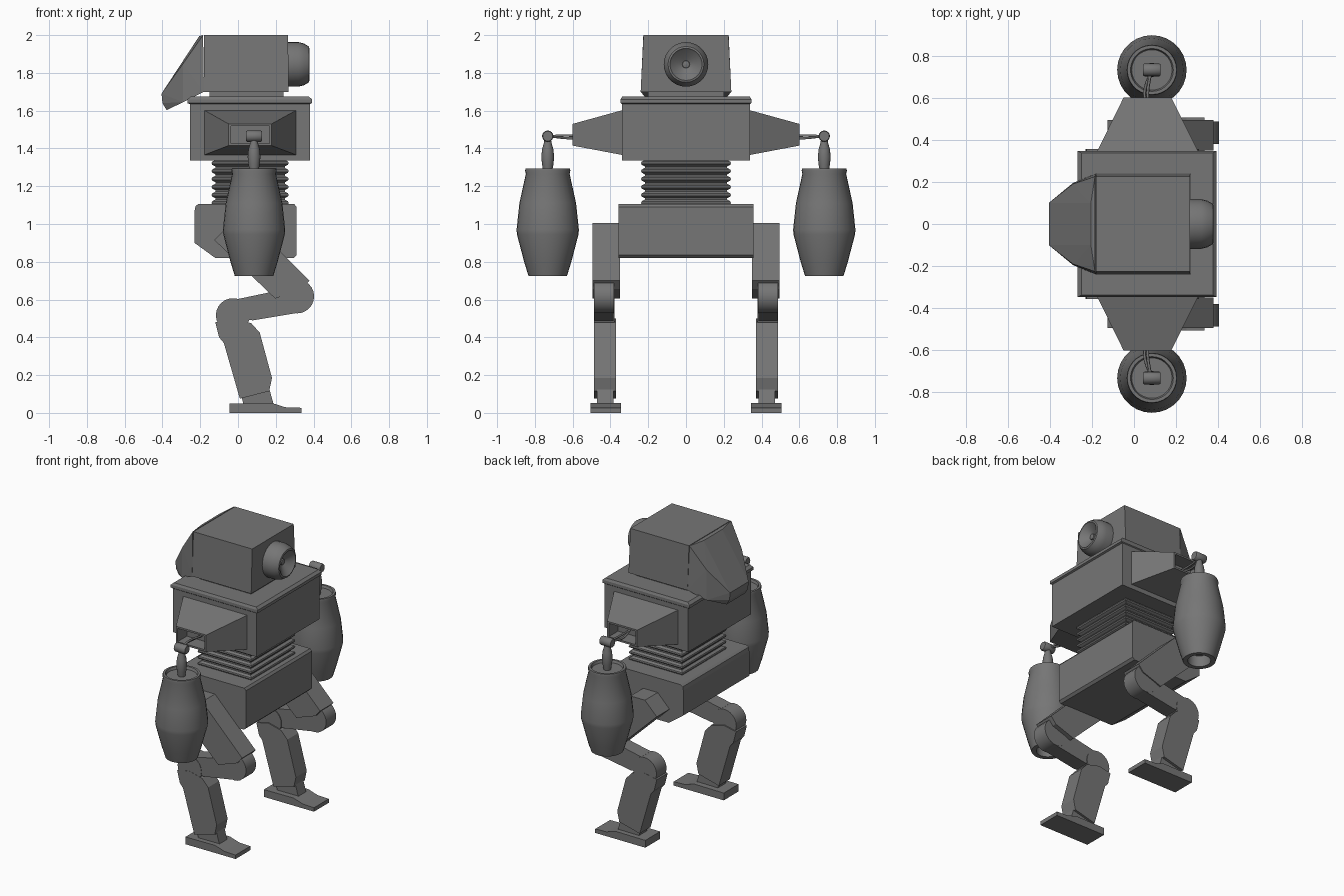
import bpy, bmesh, math
from mathutils import Vector

cube = bpy.data.objects.get("Cube")
if cube:
    bpy.data.objects.remove(cube, do_unlink=True)

GREY = (0.18, 0.18, 0.18, 1)
metal = bpy.data.materials.new("dark grey metal")
metal.use_nodes = True
metal.diffuse_color = GREY
bsdf = next(n for n in metal.node_tree.nodes if n.type == 'BSDF_PRINCIPLED')
bsdf.inputs["Base Color"].default_value = GREY


def finish(name, bm, smooth=False):
    bmesh.ops.recalc_face_normals(bm, faces=bm.faces[:])
    mesh = bpy.data.meshes.new(name)
    bm.to_mesh(mesh)
    bm.free()
    mesh.materials.append(metal)
    if smooth:
        for p in mesh.polygons:
            p.use_smooth = True
        mesh.set_sharp_from_angle(angle=math.radians(35))
    obj = bpy.data.objects.new(name, mesh)
    bpy.context.collection.objects.link(obj)
    return obj


def loft(name, rings, smooth=False):
    """Skin a stack of equal-length rings and cap both ends."""
    bm = bmesh.new()
    rows = [[bm.verts.new(p) for p in ring] for ring in rings]
    n = len(rows[0])
    for a, b in zip(rows, rows[1:]):
        for i in range(n):
            j = (i + 1) % n
            bm.faces.new((a[i], a[j], b[j], b[i]))
    bm.faces.new(rows[0])
    bm.faces.new(rows[-1])
    return finish(name, bm, smooth)


def rect_z(x0, x1, hy, z):
    return [(x0, -hy, z), (x1, -hy, z), (x1, hy, z), (x0, hy, z)]


def rect_y(x0, x1, z0, z1, y):
    return [(x0, y, z0), (x1, y, z0), (x1, y, z1), (x0, y, z1)]


def prism(name, profile, y0, y1, smooth=False):
    """Extrude an x-z outline along y."""
    return loft(name, [[(x, y, z) for x, z in profile] for y in (y0, y1)], smooth)


def disc(cx, cz, r, n=24):
    return [(cx + r * math.cos(math.tau * i / n), cz + r * math.sin(math.tau * i / n))
            for i in range(n)]


def lathe(name, profile, centre, axis, n=24):
    """Revolve (radius, height) pairs around the x or z axis."""
    rings = []
    for r, h in profile:
        ring = []
        for a, b in disc(0, 0, r, n):
            off = (h, a, b) if axis == 'x' else (a, b, h)
            ring.append(Vector(centre) + Vector(off))
        rings.append(ring)
    return loft(name, rings, True)


# Head: tapered box, sloping snout, hooded lens
loft("head", [rect_z(-0.18, 0.268, 0.24, 1.70), rect_z(-0.18, 0.265, 0.225, 2.0)])
bm = bmesh.new()
for s in (-1, 1):
    for x, y, z in ((-0.18, 0.24, 1.70), (-0.185, 0.226, 2.0), (-0.205, 0.1, 1.995),
                    (-0.29, 0.195, 1.645), (-0.29, 0.19, 1.85), (-0.405, 0.1, 1.69),
                    (-0.4, 0.1, 1.64), (-0.378, 0.1, 1.603)):
        bm.verts.new((x, s * y, z))
bmesh.ops.convex_hull(bm, input=bm.verts[:])
finish("snout", bm)
lathe("eye_lens", [(0.118, 0.26), (0.118, 0.32), (0.11, 0.35), (0.095, 0.375), (0.085, 0.378),
                   (0.078, 0.37), (0.02, 0.335), (0.018, 0.342), (0.003, 0.345)],
      (0, 0, 1.845), 'x', 28)
loft("neck", [rect_z(-0.15, 0.24, 0.2, 1.66), rect_z(-0.15, 0.24, 0.2, 1.71)])

# Torso: chest box with a lip around the top
loft("chest", [rect_z(-0.255, 0.38, 0.34, 1.335), rect_z(-0.255, 0.38, 0.34, 1.635),
               rect_z(-0.268, 0.392, 0.346, 1.64), rect_z(-0.268, 0.392, 0.346, 1.66),
               rect_z(-0.25, 0.375, 0.338, 1.675)])

# Pleated waist
pleats = 6
rings = []
for i in range(pleats):
    z = 1.095 + i * 0.042
    for inset, dz in ((0.02, 0), (0.003, 0.009), (0, 0.017), (0.003, 0.025), (0.02, 0.034)):
        rings.append(rect_z(-0.14 + inset, 0.268 - inset, 0.238 - inset, z + dz))
loft("pleated_waist", rings)

# Pelvis
prism("pelvis", [(-0.21, 1.105), (0.298, 1.105), (0.31, 1.09), (0.31, 0.835), (0.295, 0.82),
                 (-0.12, 0.82), (-0.23, 0.9), (-0.23, 1.07), (-0.225, 1.095)], -0.357, 0.357)

for side, s in (("front", -1), ("back", 1)):
    # Shoulder: tapered block with a hollow end
    loft(side + "_shoulder", [rect_y(-0.18, 0.31, 1.365, 1.603, s * 0.335),
                              rect_y(-0.05, 0.178, 1.415, 1.53, s * 0.6),
                              rect_y(-0.038, 0.166, 1.427, 1.518, s * 0.6),
                              rect_y(-0.038, 0.166, 1.427, 1.518, s * 0.5)])

    # Cables from the shoulder to the arm joint
    for k, dz in enumerate((-0.006, 0.008)):
        curve = bpy.data.curves.new(f"{side}_cable_{k + 1}", 'CURVE')
        curve.dimensions = '3D'
        curve.bevel_depth = 0.007
        curve.bevel_resolution = 1
        curve.resolution_u = 4
        spline = curve.splines.new('BEZIER')
        pts = ((0.075, 0.5, 1.46), (0.05 + k * 0.015, 0.62, 1.46 + dz), (0.08, 0.725, 1.465))
        spline.bezier_points.add(len(pts) - 1)
        for bp, (x, y, z) in zip(spline.bezier_points, pts):
            bp.co = (x, s * y, z)
            bp.handle_left_type = bp.handle_right_type = 'AUTO'
        curve.materials.append(metal)
        bpy.context.collection.objects.link(bpy.data.objects.new(curve.name, curve))

    # Arm joint, connector and barrel forearm with open ends
    arm = (0.085, s * 0.732, 0)
    lathe(side + "_arm_joint", [(0.026, -0.042), (0.03, -0.036), (0.03, 0.036), (0.026, 0.042)],
          (0.085, s * 0.732, 1.465), 'x', 16)
    lathe(side + "_arm_connector", [(0.022, 1.27), (0.03, 1.315), (0.034, 1.355), (0.03, 1.395),
                                    (0.02, 1.43), (0.016, 1.46)], arm, 'z', 16)
    lathe(side + "_forearm", [(0.07, 0.80), (0.072, 0.725), (0.102, 0.725), (0.125, 0.80),
                              (0.163, 0.945), (0.165, 0.97), (0.15, 1.11), (0.116, 1.265),
                              (0.12, 1.283), (0.117, 1.295), (0.102, 1.295), (0.096, 1.278),
                              (0.02, 1.278)], arm, 'z', 28)

    # Leg: thigh, knee, hock, shin, ankle, foot
    prism(side + "_thigh", [(-0.125, 0.915), (-0.035, 1.005), (0.075, 1.005), (0.378, 0.70),
                            (0.34, 0.655), (0.197, 0.605)], s * 0.35, s * 0.495)
    prism(side + "_knee", disc(0.313, 0.617, 0.09), s * 0.38, s * 0.488, True)
    prism(side + "_lower_thigh", [(0.29, 0.7), (0.2, 0.645), (0.0, 0.603), (-0.03, 0.5),
                                  (0.08, 0.49), (0.32, 0.53)], s * 0.383, s * 0.485)
    prism(side + "_hock", disc(-0.027, 0.517, 0.09), s * 0.378, s * 0.487, True)
    prism(side + "_shin", [(-0.12, 0.48), (-0.1, 0.4), (-0.075, 0.37), (0.01, 0.075),
                           (0.165, 0.115), (0.18, 0.185), (0.115, 0.425), (0.07, 0.475),
                           (-0.03, 0.5)], s * 0.37, s * 0.488)
    prism(side + "_ankle", [(0.03, 0.04), (0.19, 0.04), (0.165, 0.13), (0.015, 0.1)],
          s * 0.385, s * 0.47)
    prism(side + "_foot", [(-0.045, 0), (0.335, 0), (0.335, 0.027), (0.25, 0.03), (0.18, 0.052),
                           (-0.045, 0.05)], s * 0.345, s * 0.505)
